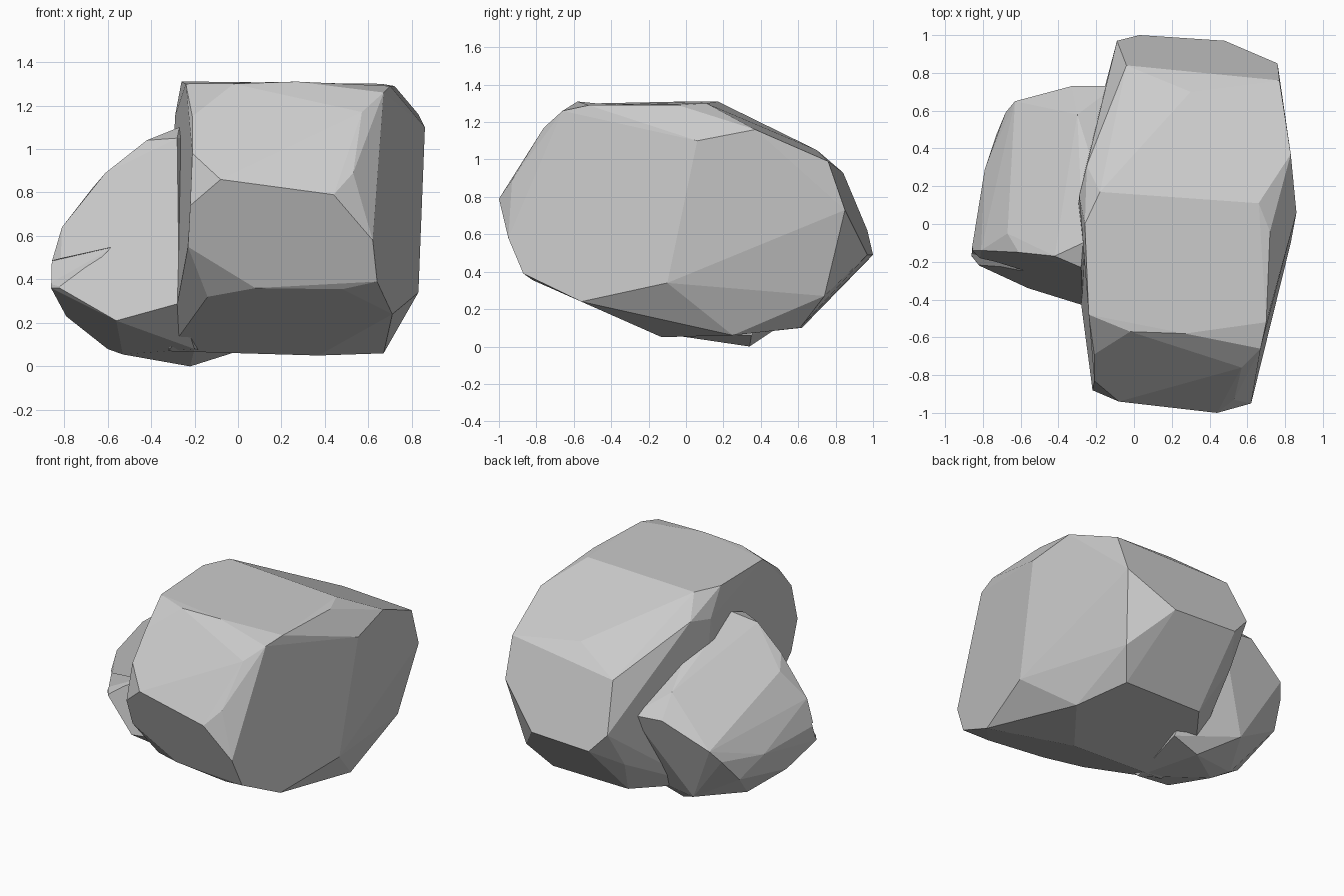
import bpy, bmesh, math


def faceted_rock(name, points):
    """Chiselled stone: convex hull with nearly flat triangles merged into facets."""
    bm = bmesh.new()
    for p in points:
        bm.verts.new(p)
    hull = bmesh.ops.convex_hull(bm, input=bm.verts[:])
    loose = {g for g in hull["geom_interior"] + hull["geom_unused"]
             if isinstance(g, bmesh.types.BMVert)}
    bmesh.ops.delete(bm, geom=list(loose), context="VERTS")
    bmesh.ops.dissolve_limit(bm, angle_limit=math.radians(5),
                             verts=bm.verts[:], edges=bm.edges[:])
    bmesh.ops.recalc_face_normals(bm, faces=bm.faces[:])
    mesh = bpy.data.meshes.new(name)
    bm.to_mesh(mesh)
    bm.free()
    obj = bpy.data.objects.new(name, mesh)
    bpy.context.collection.objects.link(obj)
    return obj


# Large boulder
faceted_rock("large_boulder", [
    # crown
    (-.02, -.57, 1.30), (.27, -.58, 1.31), (.67, -.66, 1.26), (.70, -.52, 1.29),
    (.72, -.04, 1.29), (.66, .11, 1.30), (-.18, .17, 1.31), (-.26, .0, 1.31),
    (-.24, -.48, 1.30), (-.21, -.69, 1.15), (.57, -.76, 1.17),
    # front
    (-.21, -.83, .98), (-.08, -.94, .86), (.44, -1.0, .79), (.53, -.93, .89),
    (.62, -.95, .58), (.64, -.87, .39), (.48, -.82, .355), (.08, -.77, .36),
    (-.22, -.88, .74), (-.14, -.65, .32), (-.23, -.80, .55),
    # right side
    (.83, .37, 1.16), (.86, .06, 1.10), (.84, -.06, .85), (.83, -.10, .34),
    (.71, -.56, .24), (.81, .27, .60), (.76, .54, .55), (.68, .74, .27),
    # back
    (.77, .76, .99), (.76, .85, .73), (.48, .97, .49), (.03, 1.0, .49),
    (-.09, .97, .62), (-.04, .84, .93), (-.10, .80, .36), (.3, .70, 1.05),
    # left side
    (-.29, .15, 1.15), (-.25, .31, 1.18), (-.30, .10, .6), (-.27, -.25, .3),
    # underside
    (.67, .25, .06), (.37, -.13, .05), (-.32, -.12, .07), (.57, .61, .10),
    (.0, .62, .10), (-.28, .25, .07),
])

# Small boulder leaning on the left side
small = faceted_rock("small_boulder", [
    # top and front
    (-.28, -.23, 1.05), (-.27, -.10, 1.10), (-.42, -.17, 1.04), (-.61, -.15, .89),
    (-.81, -.14, .64), (-.86, -.14, .47), (-.86, -.17, .36), (-.82, -.22, .36),
    (-.56, -.34, .21), (-.27, -.43, .29), (-.67, -.05, .82),
    # outer side and back
    (-.79, .29, .42), (-.68, .59, .45), (-.63, .65, .53), (-.33, .73, .69),
    (-.10, .73, .67), (-.30, .58, .82), (-.15, .1, 1.05),
    # underside
    (-.79, .05, .23), (-.73, .47, .30), (-.60, .20, .08), (-.53, .1, .055),
    (-.22, .34, .0), (-.03, .35, .06), (-.42, .52, .12), (-.2, -.2, .08),
])

# Wedge-shaped notch in its front corner
notch = faceted_rock("notch_cutter", [
    (-.57, -.24, .55), (-.92, -.10, .47), (-.92, -.14, .35),
    (-.81, -.25, .35), (-.90, -.36, .49),
])
notch.hide_render = True
notch.hide_viewport = True
cut = small.modifiers.new("notch", "BOOLEAN")
cut.object = notch
cut.operation = "DIFFERENCE"
cut.solver = "EXACT"
